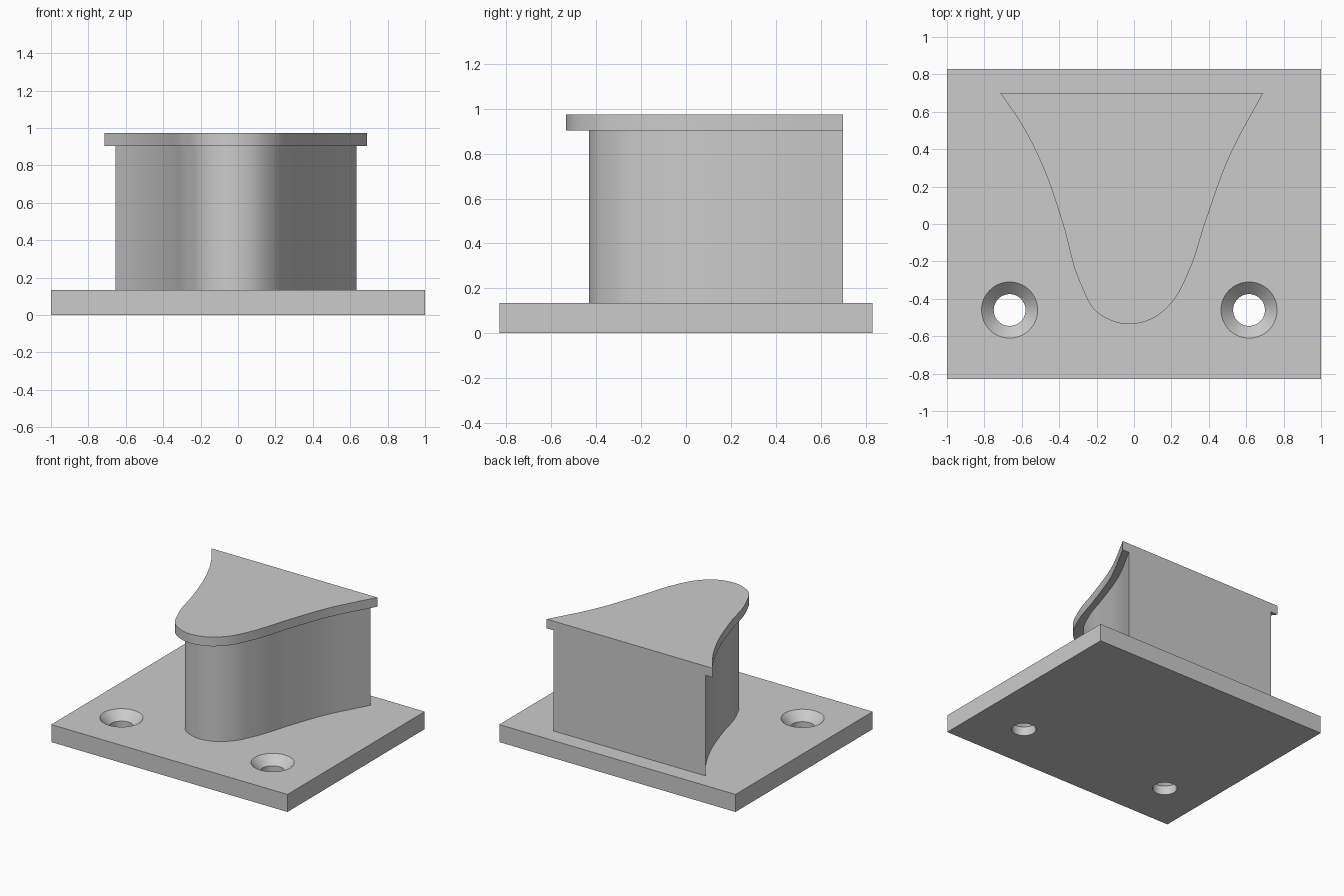
import bpy, bmesh, math
from mathutils import Vector

if "Cube" in bpy.data.objects:
    bpy.data.objects.remove(bpy.data.objects["Cube"])

grey = bpy.data.materials.new("light grey")
grey.diffuse_color = (0.6, 0.6, 0.6, 1)
grey.use_nodes = True
grey.node_tree.nodes["Principled BSDF"].inputs["Base Color"].default_value = grey.diffuse_color


def loft(name, rings):
    """Closed solid through equal-length rings of 3D points, bottom to top."""
    bm = bmesh.new()
    loops = [[bm.verts.new(p) for p in ring] for ring in rings]
    n = len(loops[0])
    for low, high in zip(loops, loops[1:]):
        for i in range(n):
            j = (i + 1) % n
            bm.faces.new((low[i], low[j], high[j], high[i]))
    bm.faces.new(loops[0][::-1])
    bm.faces.new(loops[-1])
    bmesh.ops.recalc_face_normals(bm, faces=bm.faces)
    mesh = bpy.data.meshes.new(name)
    bm.to_mesh(mesh)
    bm.free()
    obj = bpy.data.objects.new(name, mesh)
    bpy.context.collection.objects.link(obj)
    mesh.materials.append(grey)
    return obj


def activate(obj):
    bpy.ops.object.select_all(action='DESELECT')
    obj.select_set(True)
    bpy.context.view_layer.objects.active = obj


def smooth(obj):
    activate(obj)
    bpy.ops.object.shade_smooth_by_angle(angle=math.radians(30))


def curve(points, steps=8):
    """Smooth open curve through the points, spaced by chord length."""
    p = [Vector(q) for q in points]
    p = [2 * p[0] - p[1]] + p + [2 * p[-1] - p[-2]]
    d = [(b - a).length for a, b in zip(p, p[1:])]
    tan = [None] + [((p[i] - p[i - 1]) / d[i - 1] * d[i] + (p[i + 1] - p[i]) / d[i] * d[i - 1])
                    / (d[i - 1] + d[i]) for i in range(1, len(p) - 1)]
    out = []
    for i in range(1, len(p) - 2):
        for k in range(steps):
            t = k / steps
            out.append(p[i] * (2 * t**3 - 3 * t**2 + 1) + tan[i] * d[i] * (t**3 - 2 * t**2 + t)
                       + p[i + 1] * (3 * t**2 - 2 * t**3) + tan[i + 1] * d[i] * (t**3 - t**2))
    return out + [p[-2]]


# Rounded wedge outline, open along its straight back edge
BACK = 0.70
outline = curve([(-0.715, BACK), (-0.605, 0.54), (-0.48, 0.29), (-0.38, 0.0), (-0.29, -0.31),
                 (-0.2, -0.47), (-0.045, -0.535), (0.1, -0.505), (0.21, -0.41), (0.295, -0.25),
                 (0.385, 0.02), (0.51, 0.36), (0.69, BACK)])


def wedge(name, z0, z1, scale):
    pts = [(p.x * scale, BACK + (p.y - BACK) * scale) for p in outline]
    smooth(loft(name, [[(x, y, z) for x, y in pts] for z in (z0, z1)]))


wedge("post", 0.134, 0.904, 0.917)
wedge("cap", 0.904, 0.974, 1.0)

# Base plate with two countersunk screw holes
corners = [(-1, -0.83), (1, -0.83), (1, 0.83), (-1, 0.83)]
plate = loft("base_plate", [[(x, y, z) for x, y in corners] for z in (0, 0.134)])

for side, cx in (("left", -0.665), ("right", 0.615)):
    profile = [(0.085, -0.05), (0.085, 0.069), (0.15, 0.134), (0.15, 0.2)]
    cutter = loft(side + "_hole_cutter", [
        [(cx + r * math.cos(a * math.tau / 64), -0.46 + r * math.sin(a * math.tau / 64), z)
         for a in range(64)] for r, z in profile])
    cutter.hide_render = True
    mod = plate.modifiers.new("screw hole", 'BOOLEAN')
    mod.operation = 'DIFFERENCE'
    mod.solver = 'EXACT'
    mod.object = cutter
    activate(plate)
    bpy.ops.object.modifier_apply(modifier=mod.name)
    bpy.data.objects.remove(cutter)
smooth(plate)
